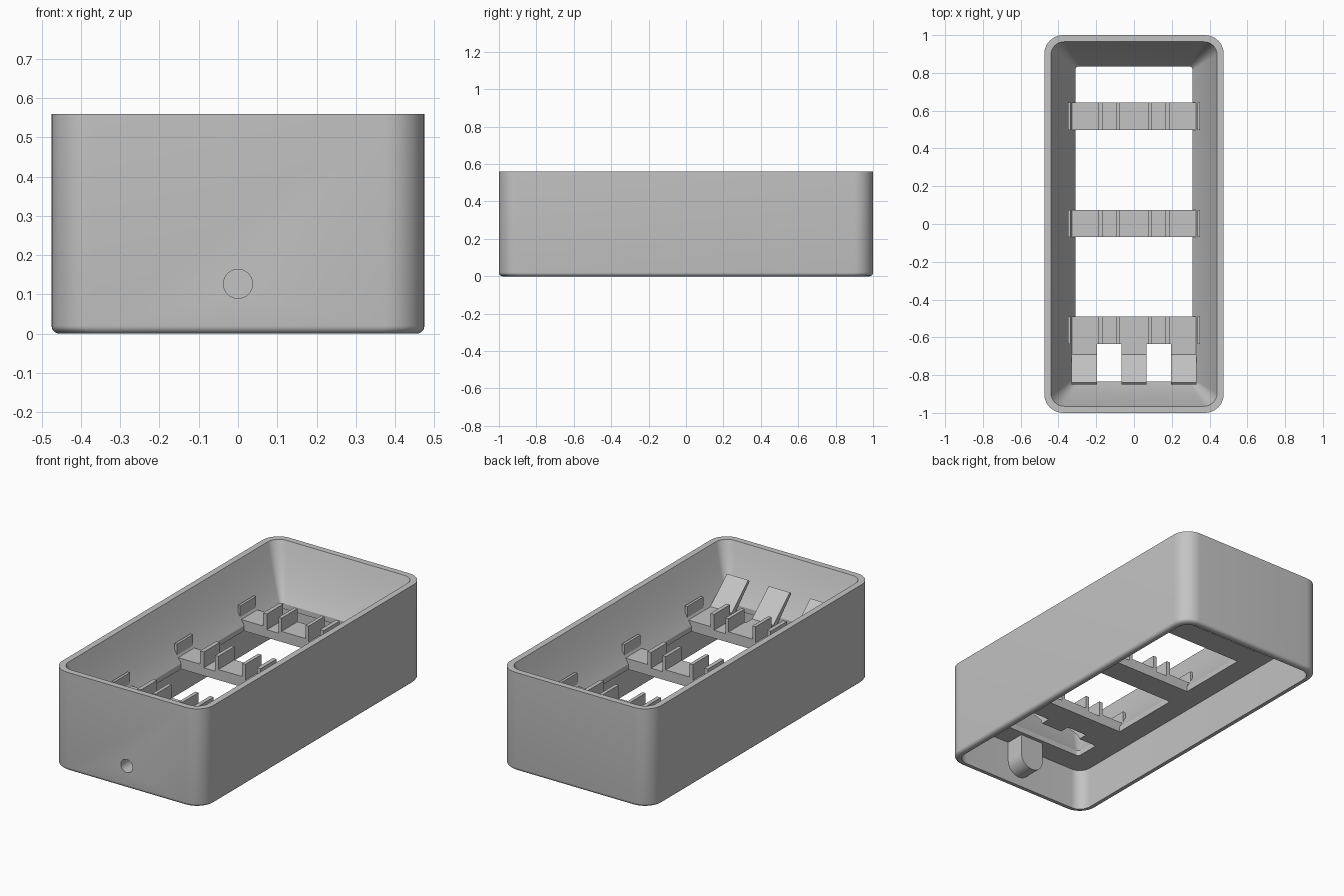
import bpy, bmesh, math
from mathutils import Vector

if "Cube" in bpy.data.objects:
    bpy.data.objects.remove(bpy.data.objects["Cube"], do_unlink=True)

grey = bpy.data.materials.new("matte grey")
grey.use_nodes = True
COLOR = (0.55, 0.55, 0.55, 1)
grey.diffuse_color = COLOR
grey.node_tree.nodes["Principled BSDF"].inputs["Base Color"].default_value = COLOR


def finish(name, bm):
    bmesh.ops.recalc_face_normals(bm, faces=bm.faces)
    mesh = bpy.data.meshes.new(name)
    bm.to_mesh(mesh)
    bm.free()
    mesh.materials.append(grey)
    obj = bpy.data.objects.new(name, mesh)
    bpy.context.collection.objects.link(obj)
    return obj


def activate(obj):
    bpy.ops.object.select_all(action='DESELECT')
    obj.select_set(True)
    bpy.context.view_layer.objects.active = obj


def smooth(obj):
    activate(obj)
    bpy.ops.object.shade_smooth_by_angle(angle=math.radians(30))


def rounded_rect(hx, hy, r, z, steps=10):
    pts = []
    for k, (sx, sy) in enumerate([(1, 1), (-1, 1), (-1, -1), (1, -1)]):
        for i in range(steps + 1):
            a = math.pi / 2 * (k + i / steps)
            pts.append(Vector((sx * (hx - r) + r * math.cos(a),
                               sy * (hy - r) + r * math.sin(a), z)))
    return pts


def add_box(bm, x0, x1, y0, y1, z0, z1):
    geo = bmesh.ops.create_cube(bm, size=1)
    for v in geo["verts"]:
        v.co = Vector((x0 if v.co.x < 0 else x1,
                       y0 if v.co.y < 0 else y1,
                       z0 if v.co.z < 0 else z1))


def extrude(bm, points, offset):
    face = bm.faces.new([bm.verts.new(p) for p in points])
    geo = bmesh.ops.extrude_face_region(bm, geom=[face])
    bmesh.ops.translate(bm, vec=offset,
                        verts=[g for g in geo["geom"] if isinstance(g, bmesh.types.BMVert)])


# Casing: one closed section of rounded rectangles, inset from the outer wall
HX, HY, TOP, PLATE = 0.475, 1.0, 0.56, 0.24
section = []
for i in range(6):  # rounded bottom edge
    a = math.pi / 2 * i / 5
    section.append((0.02 * (1 - math.sin(a)), 0.1, 0.02 * (1 - math.cos(a))))
section.append((0, 0.1, TOP))
for i in range(11):  # concave bowl
    t = i / 10
    section.append((0.035 + 0.13 * t, 0.07 - 0.05 * t,
                    TOP - 0.29 * (1.3 * t - 0.3 * t * t)))
section += [(0.165, 0.02, PLATE), (0.035, 0.07, PLATE), (0.035, 0.07, 0)]

bm = bmesh.new()
rings = [[bm.verts.new(p) for p in rounded_rect(HX - d, HY - d, r, z)]
         for d, r, z in section]
for j, ring in enumerate(rings):
    nxt = rings[(j + 1) % len(rings)]
    for i in range(len(ring)):
        k = (i + 1) % len(ring)
        bm.faces.new((ring[i], ring[k], nxt[k], nxt[i]))
casing = finish("casing", bm)

# Cable boss inside the front wall, round at the bottom
HOLE_Z, BOSS_R = 0.127, 0.075
bm = bmesh.new()
outline = [Vector((BOSS_R * math.cos(a), -0.97, HOLE_Z + BOSS_R * math.sin(a)))
           for a in [math.pi * (1 + i / 16) for i in range(17)]]
outline += [Vector((BOSS_R, -0.97, PLATE + 0.01)), Vector((-BOSS_R, -0.97, PLATE + 0.01))]
extrude(bm, outline, Vector((0, 0.115, 0)))
boss = finish("cable_boss", bm)

# Blind round hole through the front wall
bm = bmesh.new()
circle = [Vector((0.037 * math.cos(a), -1.1, HOLE_Z + 0.037 * math.sin(a)))
          for a in [math.tau * i / 32 for i in range(32)]]
extrude(bm, circle, Vector((0, 0.2, 0)))
cutter = finish("hole_cutter", bm)
cutter.hide_render = True
for obj in (casing, boss):
    mod = obj.modifiers.new("hole", 'BOOLEAN')
    mod.operation = 'DIFFERENCE'
    mod.solver = 'EXACT'
    mod.object = cutter
    activate(obj)
    bpy.ops.object.modifier_apply(modifier=mod.name)
    smooth(obj)
bpy.data.objects.remove(cutter, do_unlink=True)

# Cross bars with three cradles separated by upright ribs
FLOOR, RIB_TOP = 0.30, 0.375
ribs = [(0.075, 0.095), (0.167, 0.19), (0.335, 0.35)]
for name, yc in [("rear_bar", 0.57), ("middle_bar", 0.003), ("front_bar", -0.562)]:
    y0, y1 = yc - 0.072, yc + 0.072
    bm = bmesh.new()
    add_box(bm, -0.315, 0.315, y0, y1, PLATE, FLOOR - 0.015)
    add_box(bm, -0.075, 0.075, y0, y1, FLOOR - 0.015, FLOOR)
    for s in (-1, 1):
        lo, hi = sorted((s * 0.19, s * 0.335))
        add_box(bm, lo, hi, y0, y1, FLOOR - 0.015, FLOOR)
        for a, b in ribs:
            lo, hi = sorted((s * a, s * b))
            add_box(bm, lo, hi, y0, y1, FLOOR - 0.016, RIB_TOP)
    finish(name, bm)

# Tilted rests rising from the front bar towards the front wall
profile = [(-0.63, PLATE), (-0.69, PLATE), (-0.70, 0.265), (-0.85, 0.418),
           (-0.838, 0.43), (-0.69, FLOOR), (-0.63, FLOOR)]
for name, x0, x1 in [("right_rest", -0.33, -0.195), ("middle_rest", -0.067, 0.067),
                     ("left_rest", 0.195, 0.33)]:
    bm = bmesh.new()
    extrude(bm, [Vector((x0, y, z)) for y, z in profile], Vector((x1 - x0, 0, 0)))
    finish(name, bm)
